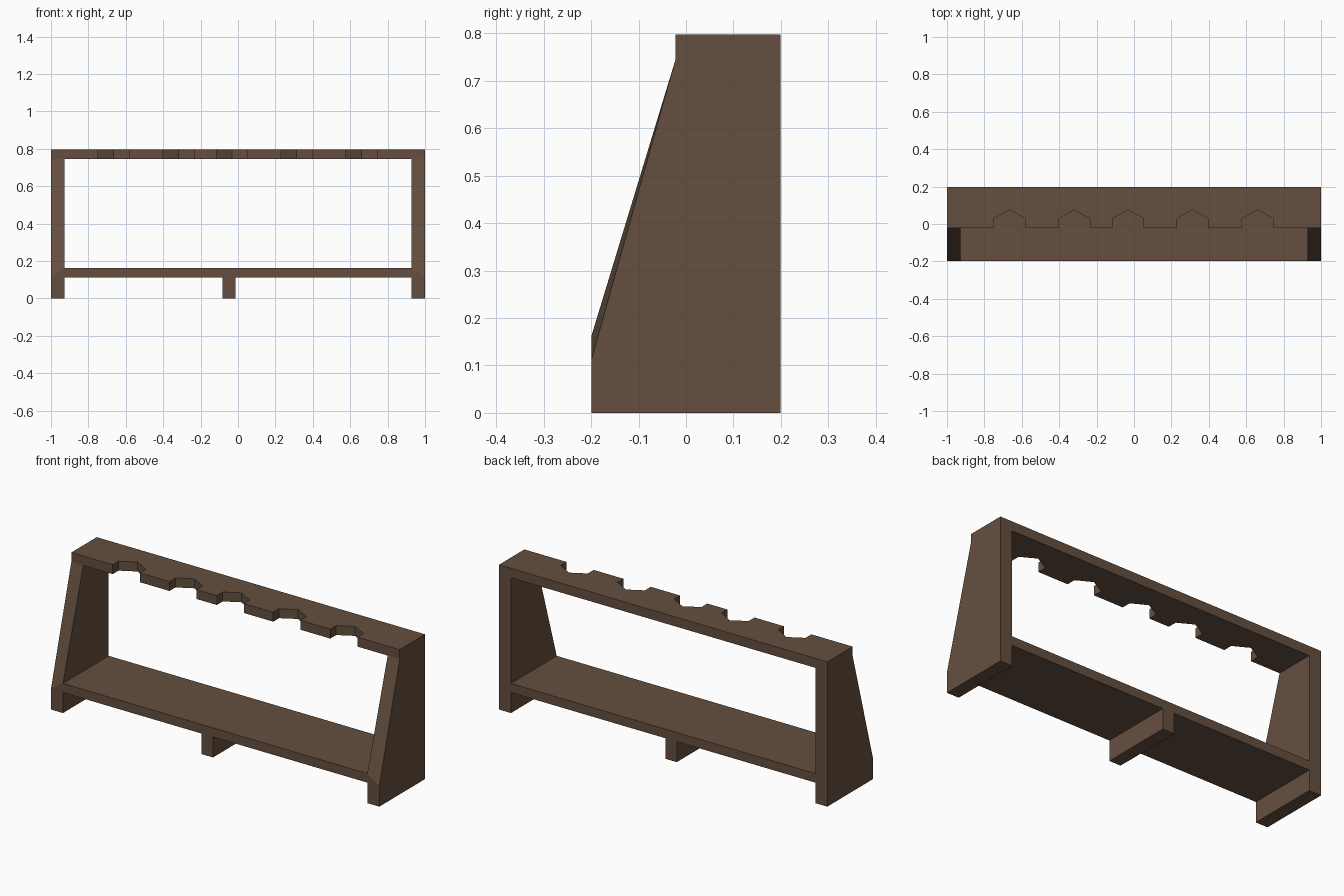
import bpy, bmesh

if "Cube" in bpy.data.objects:
    bpy.data.objects.remove(bpy.data.objects["Cube"])

wood = bpy.data.materials.new("dark brown wood")
wood.diffuse_color = (0.128, 0.078, 0.050, 1)
wood.use_nodes = True
wood.node_tree.nodes["Principled BSDF"].inputs["Base Color"].default_value = wood.diffuse_color

D = 0.199                      # half depth
LIP = -0.022                   # front edge of the top rail
SHELF_LOW, SHELF_HIGH = 0.113, 0.163
TOP_LOW, TOP_HIGH = 0.745, 0.797
INNER = 0.927                  # inner face of the end panels


def loft(name, ring_a, ring_b):
    """Closed solid between two rings with the same number of points."""
    bm = bmesh.new()
    a = [bm.verts.new(p) for p in ring_a]
    b = [bm.verts.new(p) for p in ring_b]
    bm.faces.new(a)
    bm.faces.new(b)
    n = len(a)
    for i in range(n):
        j = (i + 1) % n
        bm.faces.new((a[i], a[j], b[j], b[i]))
    bmesh.ops.recalc_face_normals(bm, faces=bm.faces)
    mesh = bpy.data.meshes.new(name)
    bm.to_mesh(mesh)
    bm.free()
    mesh.materials.append(wood)
    obj = bpy.data.objects.new(name, mesh)
    bpy.context.collection.objects.link(obj)
    return obj


def slab(name, outline, z0, z1):
    return loft(name, [(x, y, z0) for x, y in outline],
                [(x, y, z1) for x, y in outline])


def rect(x0, x1):
    return [(x0, -D), (x1, -D), (x1, D), (x0, D)]


# End panels: the slope starts lower on the outside than on the inside
def panel_ring(x, knee):
    profile = [(-D, 0), (D, 0), (D, TOP_HIGH), (LIP, TOP_HIGH),
               (LIP, TOP_LOW), (-D, knee)]
    return [(x, y, z) for y, z in profile]


panel = loft("end_panels", panel_ring(1, SHELF_LOW), panel_ring(INNER, SHELF_HIGH))
mirror = panel.modifiers.new("mirror", 'MIRROR')
mirror.use_axis[0] = True

# Bottom shelf and the foot under it
slab("shelf", rect(-INNER, INNER), SHELF_LOW, SHELF_HIGH)
slab("middle_foot", rect(-0.083, -0.013), 0, SHELF_LOW)

# Top rail with five pointed notches along its front edge
outline = [(-INNER, LIP)]
for c in (-0.665, -0.319, -0.031, 0.313, 0.661):
    outline += [(c - 0.083, LIP), (c - 0.083, 0.029), (c, 0.075),
                (c + 0.083, 0.029), (c + 0.083, LIP)]
outline += [(INNER, LIP), (INNER, D), (-INNER, D)]
slab("notched_top_rail", outline, TOP_LOW, TOP_HIGH)
